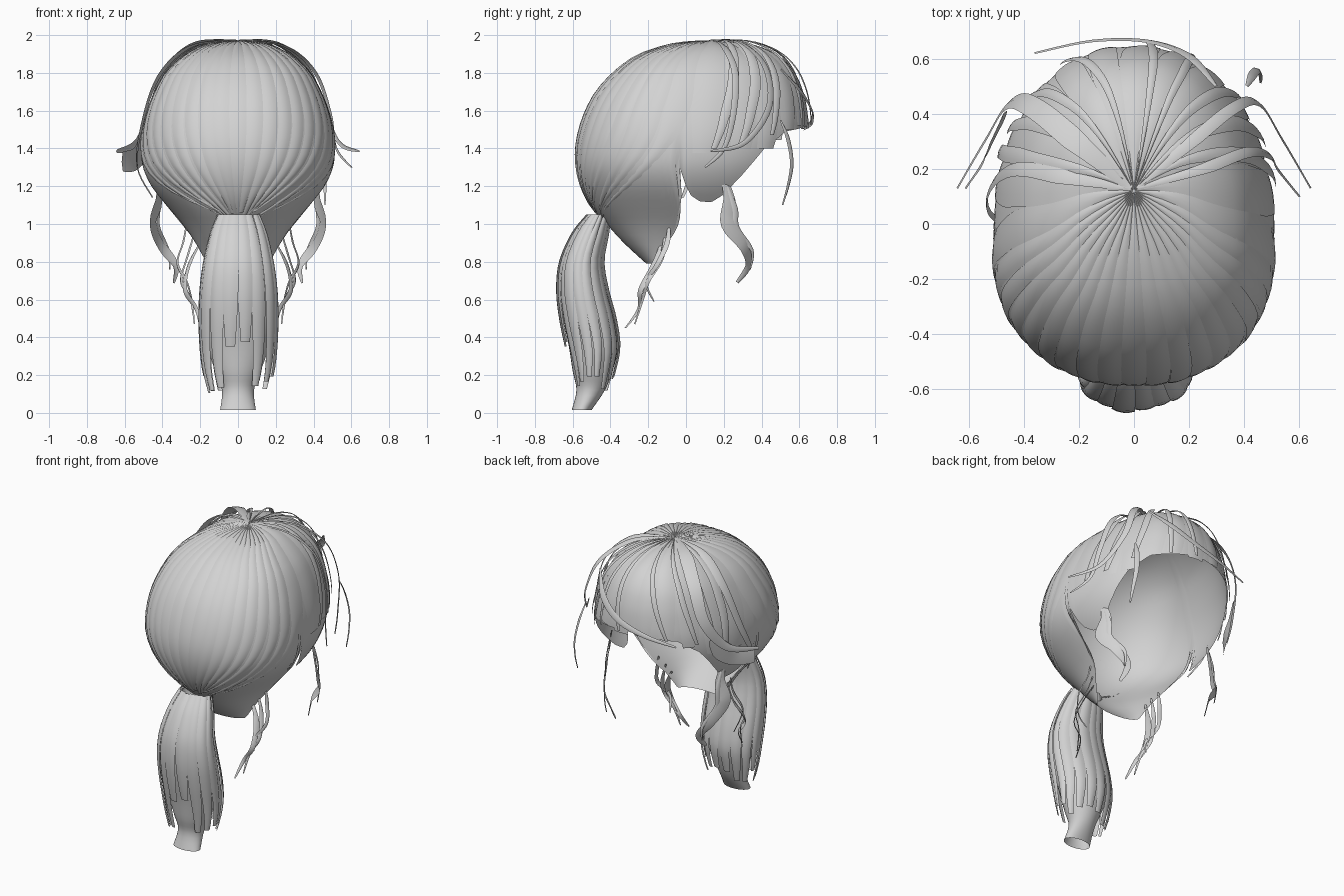
import bpy, bmesh, math, random
from mathutils import Vector

if "Cube" in bpy.data.objects:
    bpy.data.objects.remove(bpy.data.objects["Cube"])

random.seed(4)
hair = bpy.data.materials.new("grey_hair")
hair.diffuse_color = (0.65, 0.65, 0.65, 1)
hair.use_nodes = True
hair.node_tree.nodes["Principled BSDF"].inputs["Base Color"].default_value = hair.diffuse_color
MID = Vector((0, 0.0, 1.4))


def smooth_at(rows, u):
    """Catmull-Rom sample of a list of tuples, u in row units."""
    n = len(rows) - 1
    u = max(0, min(n, u))
    i = min(int(u), n - 1)
    f = u - i
    a, b, c, d = (rows[max(0, min(n, k))] for k in (i - 1, i, i + 1, i + 2))
    return [0.5 * (2 * q + (r - p) * f + (2 * p - 5 * q + 4 * r - s) * f * f
                   + (3 * q - p - 3 * r + s) * f ** 3) for p, q, r, s in zip(a, b, c, d)]


def row_of(rows, z):
    """Row position at which the first column has come down to z."""
    for i in range(len(rows) - 1):
        if rows[i][0] >= z >= rows[i + 1][0]:
            return i + (rows[i][0] - z) / (rows[i][0] - rows[i + 1][0])
    return len(rows) - 1


def add_grid(bm, pts, closed=False):
    vs = [[bm.verts.new(p) for p in row] for row in pts]
    n = len(vs[0])
    for a, b in zip(vs, vs[1:]):
        for j in range(n if closed else n - 1):
            k = (j + 1) % n
            bm.faces.new((a[j], b[j], b[k], a[k]))


def finish(bm, name):
    bmesh.ops.remove_doubles(bm, verts=bm.verts, dist=1e-5)
    me = bpy.data.meshes.new(name)
    bm.to_mesh(me)
    bm.free()
    ob = bpy.data.objects.new(name, me)
    bpy.context.collection.objects.link(ob)
    me.materials.append(hair)
    for p in me.polygons:
        p.use_smooth = True
    return ob


# Head surface: z, half width, back y, front y, centre y
HEAD = [(1.968, 0, .12, .12, .12), (1.962, .09, .0, .24, .1), (1.94, .19, -.12, .37, .06),
        (1.885, .29, -.27, .49, .0), (1.8, .38, -.385, .57, -.04), (1.7, .437, -.475, .615, -.06),
        (1.6, .477, -.53, .637, -.08), (1.5, .503, -.565, .645, -.08), (1.4, .513, -.583, .63, -.08),
        (1.3, .503, -.58, .59, -.08), (1.2, .458, -.555, .53, -.06), (1.1, .38, -.505, .46, -.03),
        (1.0, .295, -.42, .4, -.04), (.9, .225, -.33, .3, -.09), (.79, .165, -.21, .2, -.14)]
# Hairline, same on both sides: angle from the face side, lowest z
LINE = [(0, 1.53), (35, 1.49), (48, 1.4), (57, 1.26), (65, 1.16), (73, 1.115), (80, 1.12),
        (84, 1.15), (86, 1.22), (87, 1.3), (88.5, 1.15), (90, .95), (94, .81), (100, .79),
        (180, .79)]


def hairline(deg):
    deg = abs((deg + 180) % 360 - 180)
    for (a, p), (b, q) in zip(LINE, LINE[1:]):
        if a <= deg <= b:
            return p + (q - p) * (deg - a) / (b - a)


def head_point(deg, u, off=0):
    z, w, back, front, cy = smooth_at(HEAD, u)
    s, c = math.sin(math.radians(deg)), math.cos(math.radians(deg))
    x = w * math.copysign(abs(s) ** .9, s)
    y = cy + (front - cy if c > 0 else cy - back) * math.copysign(abs(c) ** .9, c)
    p = Vector((x, y, z))
    return p + (p - MID).normalized() * off


def lock(bm, d0, d1, z_end, w0, w1, off, power=2.2, lift=0):
    """Convex strip lying on the head from the crown to z_end."""
    u_end = row_of(HEAD, z_end)
    pts = []
    for i in range(23):
        t = i / 22
        d = d0 + (d1 - d0) * t ** power
        hw = w0 + (w1 - w0) * t ** 3
        o = off * min(1, t * 5) + lift * math.sin(math.pi * t * .85)
        pts.append([head_point(d + hw * s, .1 + (u_end - .1) * t, o + .004 * (1 - s * s))
                    for s in (-1, -.5, 0, .5, 1)])
    add_grid(bm, pts)


# Scalp shell
bm = bmesh.new()
cols = []
for k in range(240):
    u_end = row_of(HEAD, hairline(k * 1.5))
    cols.append([head_point(k * 1.5, u_end * i / 30) for i in range(31)])
add_grid(bm, [[c[i] for c in cols] for i in range(31)], closed=True)
finish(bm, "scalp_shell")

# Combed-back locks gathering at the ponytail root
bm = bmesh.new()
N = 19
for k in range(N):
    f = k / (N - 1) * 2 - 1
    lock(bm, 180 + f * 93, 180 + f * 17, 1.04 + random.uniform(-.01, .03), 5.4, 1.4,
         random.uniform(.0, .004), 2.6 + 3.2 * abs(f))
finish(bm, "combed_back_locks")

# Fringe: broad locks swept from the crown, and shorter locks over the temples
bm = bmesh.new()
for k in range(11):
    d = -75 + k * 15
    end = d + 5 * math.cos(math.radians(d)) + random.uniform(-2, 2)
    z_end = max(hairline(end), 1.38) - random.uniform(-.02, .02)
    lock(bm, d, end, z_end, 8, 5, random.uniform(.001, .006))
finish(bm, "fringe")

# Raised fringe strands
bm = bmesh.new()
for d0, d1, z, w in ((-68, -64, 1.3, 3), (-52, -58, 1.4, 3), (-36, -47, 1.46, 2.5),
                     (-12, -28, 1.5, 2.5), (12, 4, 1.52, 2.5), (25, 22, 1.5, 2.5),
                     (36, 46, 1.47, 3), (48, 62, 1.42, 3.5), (60, 74, 1.4, 3)):
    lock(bm, d0, d1, z, w, w * .4, .008, 1.5, .022)
finish(bm, "raised_fringe_strands")

# Ponytail: z, half width, back y, front y
TAIL = [(1.05, .11, -.52, -.4), (.95, .15, -.6, -.41), (.8, .185, -.665, -.435),
        (.65, .205, -.68, -.41), (.5, .21, -.665, -.37), (.35, .205, -.635, -.35),
        (.22, .19, -.605, -.375), (.1, .16, -.58, -.41)]
CORE = [(1.04, .095, -.51, -.41), (.95, .135, -.585, -.418), (.8, .172, -.65, -.442),
        (.65, .19, -.667, -.416), (.5, .192, -.65, -.376), (.35, .165, -.62, -.358),
        (.22, .12, -.6, -.39), (.12, .085, -.58, -.43), (.015, .095, -.605, -.5)]


def tail_point(rows, deg, u, off=0):
    z, w, back, front = smooth_at(rows, u)
    a = math.radians(deg)
    return Vector(((w + off) * math.sin(a),
                   (back + front) / 2 - ((front - back) / 2 + off) * math.cos(a), z))


bm = bmesh.new()
add_grid(bm, [[tail_point(CORE, j * 12, i * .25) for j in range(30)]
              for i in range(33)], closed=True)
finish(bm, "ponytail_core")

bm = bmesh.new()
for k in range(16):
    d = k * 22.5 + 11.25
    near_mid = min(d, 360 - d) < 25
    z_end = random.uniform(.34, .45) if near_mid else random.uniform(.11, .2)
    u_end = row_of(TAIL, z_end)
    base = random.uniform(-.008, .004)
    pts = []
    for i in range(19):
        t = i / 18
        hw = 13 - 6 * t ** 3
        pts.append([tail_point(TAIL, d + hw * s, u_end * t, base + .006 * (1 - s * s))
                    for s in (-1, -.5, 0, .5, 1)])
    add_grid(bm, pts)
finish(bm, "ponytail_locks")


def ribbon(bm, path, width, sx=1, tip=.2):
    """Free strand whose flat side faces away from the head."""
    steps = 6 * (len(path) - 1)
    cs = [Vector(smooth_at(path, i / 6)) for i in range(steps + 1)]
    pts = []
    for i, c in enumerate(cs):
        t = i / steps
        tan = cs[min(i + 1, steps)] - cs[max(i - 1, 0)]
        out = Vector((c.x, c.y, max(0, c.z - 1.4))).normalized()
        side = tan.cross(out).normalized()
        hw = width / 2 * (1 - (1 - tip) * t ** 2.5) * min(1, .3 + t * 3)
        row = [c + side * hw * s + out * .006 * (1 - s * s) for s in (-1, 0, 1)]
        pts.append([Vector((p.x * sx, p.y, p.z)) for p in row])
    add_grid(bm, pts)


# Wavy strands in front of the ears, both sides
bm = bmesh.new()
for sx in (1, -1):
    ribbon(bm, [(.42, .2, 1.25), (.42, .23, 1.12), (.45, .22, 1.0), (.4, .31, .88),
                (.33, .33, .78), (.34, .27, .69)], .085, sx)
    ribbon(bm, [(.42, .22, 1.2), (.42, .26, 1.08), (.42, .27, .98), (.37, .35, .86),
                (.36, .34, .76)], .035, sx)
finish(bm, "face_framing_strands")

# Thin curling wisps at the nape, both sides
bm = bmesh.new()
for sx in (1, -1):
    ribbon(bm, [(.27, -.09, 1.0), (.29, -.1, .9), (.32, -.15, .79), (.27, -.21, .69),
                (.24, -.17, .59)], .03, sx)
    ribbon(bm, [(.2, -.13, .9), (.26, -.17, .78), (.28, -.24, .65), (.22, -.25, .55),
                (.2, -.32, .45)], .04, sx)
    ribbon(bm, [(.23, -.11, .95), (.27, -.13, .82), (.3, -.2, .7), (.25, -.23, .6),
                (.23, -.27, .47)], .03, sx)
finish(bm, "nape_wisps")

# Long strands arching from the crown to flicked-out ends beside the face
bm = bmesh.new()
FLICK = [(.01, .13, 1.97), (.2, .29, 1.96), (.36, .42, 1.83), (.45, .44, 1.62),
         (.535, .31, 1.43), (.64, .13, 1.385)]
ribbon(bm, FLICK, .05)
ribbon(bm, FLICK, .09, -1)
ribbon(bm, [(.47, .4, 1.5), (.51, .31, 1.39), (.55, .22, 1.34), (.61, .13, 1.33)], .13, -1, .8)
ribbon(bm, [(.01, .13, 1.97), (.25, .2, 1.94), (.41, .26, 1.8), (.49, .25, 1.58),
            (.52, .2, 1.4), (.6, .1, 1.3)], .045)
ribbon(bm, [(.01, .13, 1.97), (.25, .17, 1.94), (.42, .2, 1.78), (.51, .15, 1.52),
            (.53, .05, 1.3), (.45, -.02, 1.14)], .06, -1)
# Hanging strand and the strand swept across the fringe
ribbon(bm, [(.41, .5, 1.55), (.43, .54, 1.45), (.45, .56, 1.32), (.46, .54, 1.2),
            (.46, .51, 1.1)], .035)
ribbon(bm, [(.3, .5, 1.82), (.2, .61, 1.7), (.05, .665, 1.6), (-.15, .665, 1.54),
            (-.36, .62, 1.5)], .05)
finish(bm, "flicked_strands")
